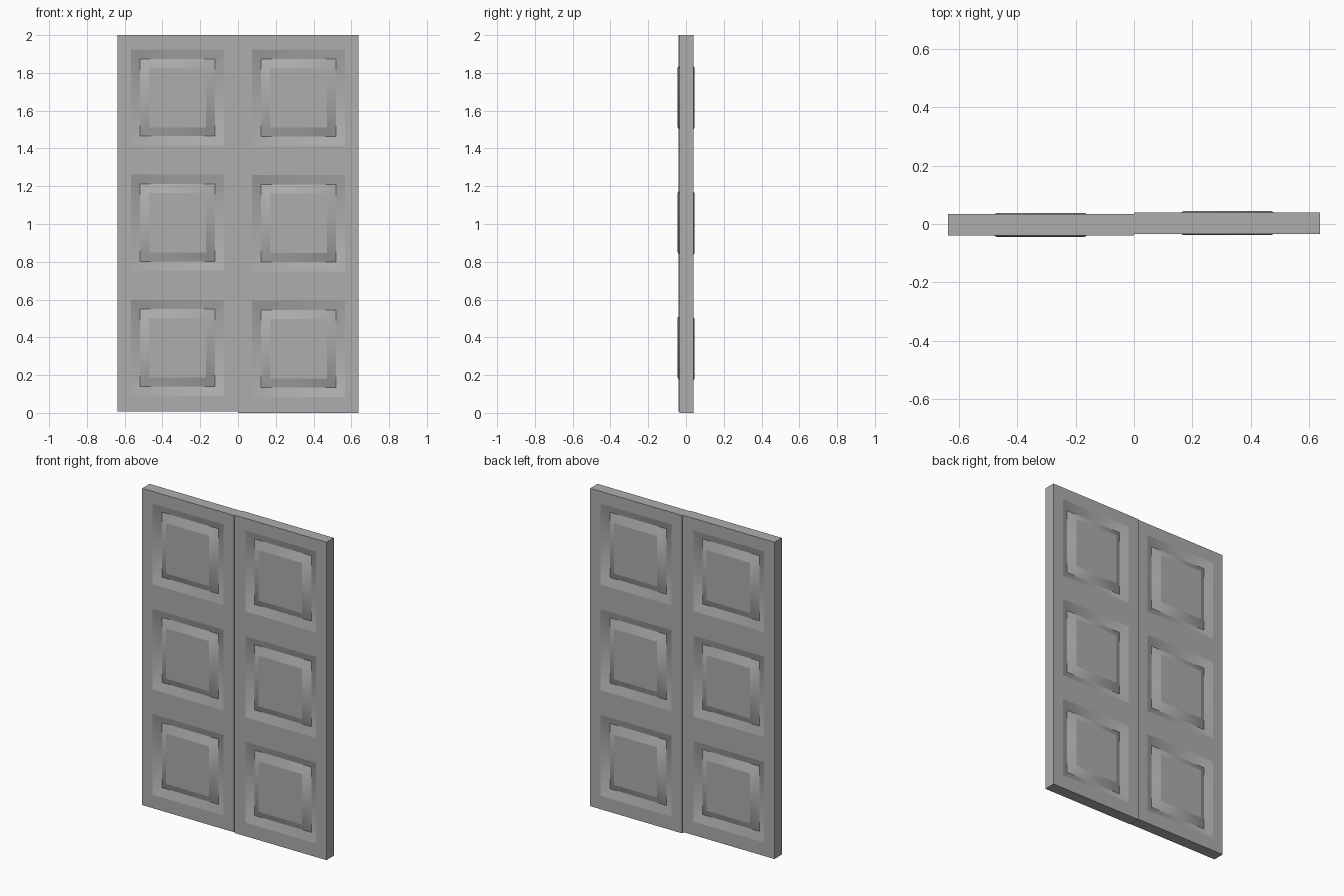
import bpy, bmesh
from mathutils import Vector

if "Cube" in bpy.data.objects:
    bpy.data.objects.remove(bpy.data.objects["Cube"])

WIDTH, THICK = 0.639, 0.073
PANEL_X = (0.074, 0.567)                                    # distance from the meeting edge
PANEL_Z = [(0.085 + 0.6645 * i, 0.594 + 0.6645 * i) for i in range(3)]

grey = bpy.data.materials.new("grey_paint")
grey.diffuse_color = (0.42, 0.42, 0.42, 1)
grey.use_nodes = True
grey.node_tree.nodes["Principled BSDF"].inputs["Base Color"].default_value = grey.diffuse_color


def door_leaf(name, side, y_mid, bottom):
    bm = bmesh.new()
    bmesh.ops.create_cube(bm, size=1)
    for v in bm.verts:
        v.co = Vector(((v.co.x + 0.5) * WIDTH, v.co.y * THICK, (v.co.z + 0.5) * 2))

    # cut the slab into stiles, rails and panel fields
    cuts = [((x, 0, 0), (1, 0, 0)) for x in PANEL_X]
    cuts += [((0, 0, z), (0, 0, 1)) for row in PANEL_Z for z in row]
    for point, normal in cuts:
        geom = bm.verts[:] + bm.edges[:] + bm.faces[:]
        bmesh.ops.bisect_plane(bm, geom=geom, plane_co=point, plane_no=normal)

    def is_panel(f):
        c = f.calc_center_median()
        return (abs(f.normal.y) > 0.9 and PANEL_X[0] < c.x < PANEL_X[1]
                and any(a < c.z < b for a, b in PANEL_Z))

    # sloped recess, then raised centre field, on both sides
    bm.normal_update()
    panels = [f for f in bm.faces if is_panel(f)]
    slopes = []
    for inset, depth in ((0.049, -0.022), (0.047, 0.027)):
        res = bmesh.ops.inset_individual(bm, faces=panels, thickness=inset,
                                         depth=depth, use_even_offset=True)
        slopes += res["faces"]
        bm.normal_update()

    # smooth only across the mitred corners of the slopes
    slope_set = set(slopes)
    for f in slopes:
        f.smooth = True
    for e in bm.edges:
        d = (e.verts[1].co - e.verts[0].co).normalized()
        mitre = abs(d.x) > 0.1 and abs(d.z) > 0.1
        e.smooth = mitre and all(f in slope_set for f in e.link_faces)

    # place the leaf; mirror it for the left side
    for v in bm.verts:
        v.co = Vector((v.co.x * side, v.co.y + y_mid,
                       bottom + v.co.z * (2 - bottom) / 2))
    if side < 0:
        bmesh.ops.reverse_faces(bm, faces=bm.faces[:])
    mesh = bpy.data.meshes.new(name)
    bm.to_mesh(mesh)
    bm.free()
    mesh.materials.append(grey)
    bpy.context.collection.objects.link(bpy.data.objects.new(name, mesh))


# two leaves, slightly offset in depth
door_leaf("left_door_leaf", -1, -0.003, 0.007)
door_leaf("right_door_leaf", 1, 0.003, 0.0)
